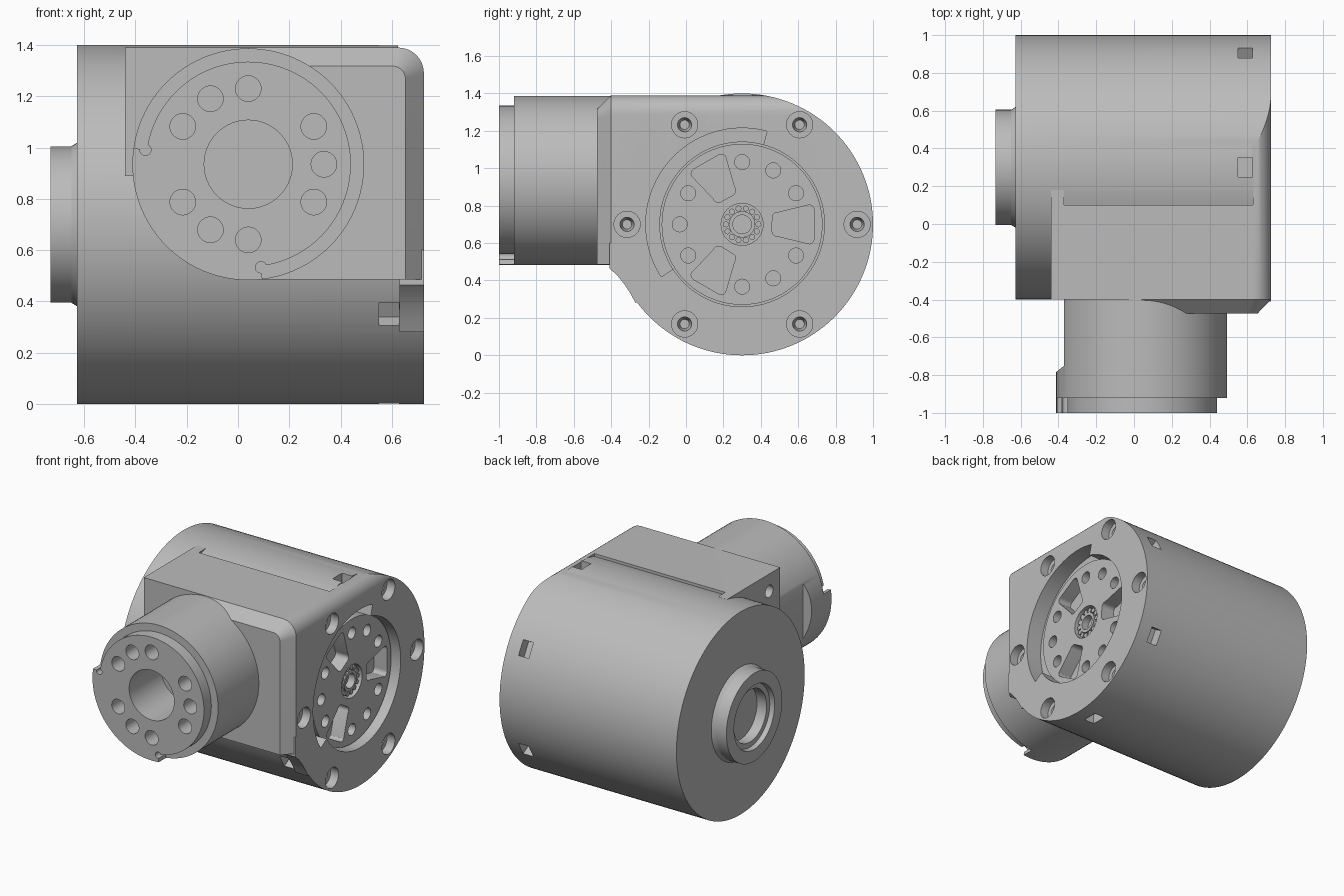
import bpy, bmesh
from math import cos, sin, radians
from mathutils import Vector

cube = bpy.data.objects.get("Cube")
if cube:
    bpy.data.objects.remove(cube)

grey = bpy.data.materials.new("machined grey")
grey.use_nodes = True
COLOUR = (0.5, 0.5, 0.5, 1)
grey.diffuse_color = COLOUR
grey.node_tree.nodes["Principled BSDF"].inputs["Base Color"].default_value = COLOUR

CY, CZ = 0.3, 0.7        # axis of the main housing (along x)
AX, AZ = 0.04, 0.935     # axis of the front arm (along y)
RIGHT, LEFT = 0.725, -0.627


def arc(c, r, a0, a1, n):
    """Points on an arc, angles in degrees."""
    return [(c[0] + r * cos(radians(a0 + (a1 - a0) * i / n)),
             c[1] + r * sin(radians(a0 + (a1 - a0) * i / n))) for i in range(n + 1)]


def circle(c, r, n=32):
    return arc(c, r, 0, 360, n)[:-1]


def sector(c, r0, r1, a0, a1, n=48):
    return arc(c, r1, a0, a1, n) + arc(c, r0, a1, a0, n)


def rect(x0, y0, x1, y1):
    return [(x0, y0), (x1, y0), (x1, y1), (x0, y1)]


def polar(c, r, a):
    return (c[0] + r * cos(radians(a)), c[1] + r * sin(radians(a)))


def prism(name, pts, axis, lo, hi, pts_hi=None):
    """Extrude (or loft) a 2D profile along x or y."""
    bm = bmesh.new()

    def ring(profile, t):
        return [bm.verts.new((t, u, v) if axis == "x" else (u, t, v)) for u, v in profile]
    a, b = ring(pts, lo), ring(pts_hi or pts, hi)
    bm.faces.new(a)
    bm.faces.new(b)
    for i in range(len(a)):
        j = (i + 1) % len(a)
        bm.faces.new((a[i], a[j], b[j], b[i]))
    bmesh.ops.recalc_face_normals(bm, faces=bm.faces)
    mesh = bpy.data.meshes.new(name)
    bm.to_mesh(mesh)
    bm.free()
    mesh.materials.append(grey)
    ob = bpy.data.objects.new(name, mesh)
    bpy.context.collection.objects.link(ob)
    return ob


def combine(ob, other, op="DIFFERENCE"):
    """Apply a boolean and discard the second object."""
    mod = ob.modifiers.new("bool", "BOOLEAN")
    mod.operation, mod.solver, mod.object = op, "EXACT", other
    bpy.context.view_layer.objects.active = ob
    bpy.ops.object.modifier_apply(modifier=mod.name)
    bpy.data.objects.remove(other)


def cut(ob, pts, axis, lo, hi, pts_hi=None):
    combine(ob, prism("cutter", pts, axis, lo, hi, pts_hi))


def add(ob, pts, axis, lo, hi, pts_hi=None):
    combine(ob, prism("addition", pts, axis, lo, hi, pts_hi), "UNION")


hub = (CY, CZ)
arm_axis = (AX, AZ)

# Main housing drum with the square shoulder block
housing = prism("housing", circle(hub, 0.7, 128), "x", LEFT, RIGHT)
add(housing, [(-0.44, 0.89), (AX, 0.89), (AX, 0.485), (RIGHT, 0.485),
              (RIGHT, 1.39), (-0.44, 1.39)], "y", -0.4, 0.1)
for x0, x1 in ((-0.44, -0.37), (0.63, RIGHT)):
    add(housing, rect(x0, 1.2, x1, 1.39), "y", 0.05, 0.18)

# Curved web joining the shoulder to the end flange
add(housing, [(-0.41, 0.6), (-0.41, 0.465), (-0.37, 0.43), (-0.33, 0.38),
              (-0.3, 0.335), (-0.27, 0.28), (0, 0.4), (0, 0.6)], "x", 0.63, RIGHT)

# Rounded upper right edge
cut(housing, [(0.625, 1.5)] + arc((0.625, 1.29), 0.1, 90, 0, 10) +
    [(0.8, 1.29), (0.8, 1.5)], "y", -0.6, 1.2)


# Chamfered front plate beside the arm
def plate_profile(inset, r):
    x, z = RIGHT - inset, 1.39 - inset
    return [(AX, 0.485), (x, 0.485)] + arc((x - r, z - r), r, 0, 90, 10) + [(AX, z)]


add(housing, plate_profile(0, 0.1), "y", -0.4, -0.475, plate_profile(0.072, 0.05))

# Rotor pocket and crescent slot in the end flange
cut(housing, circle(hub, 0.44, 96), "x", 0.5, 0.8)
cut(housing, sector(hub, 0.41, 0.515, 75, 213), "x", 0.61, 0.8)

# Six counterbored screw holes and the slots in the rim between them
for k in range(6):
    p = polar(hub, 0.615, 60 * k)
    cut(housing, circle(p, 0.07), "x", 0.665, 0.8)
    cut(housing, circle(p, 0.025), "x", 0.6, 0.7, circle(p, 0.045))
    a = 30 + 60 * k
    if a != 150:
        slot = [polar(polar(hub, r, a), w, a + 90)
                for r, w in ((0.63, -0.052), (0.75, -0.052), (0.75, 0.052), (0.63, 0.052))]
        cut(housing, slot, "x", 0.55, 0.628)

# Cable hole in the shoulder's left side
cut(housing, circle((-0.28, 1.27), 0.042), "x", -0.5, -0.3)

# Rotor with bolt holes, wedge windows and bore
rotor = prism("rotor", circle(hub, 0.43, 96), "x", 0.49, 0.66)
for a in (30, 60, 90, 150, 180, 210, 270, 300, 330):
    cut(rotor, circle(polar(hub, 0.333, a), 0.04, 24), "x", 0.58, 0.8)


def wedge(a):
    """Rounded wedge window pointing at the rotor axis."""
    corners = [((0.19, -0.035), 0.03, 180, 280), ((0.355, -0.075), 0.03, 280, 370),
               ((0.355, 0.075), 0.03, -10, 80), ((0.19, 0.035), 0.03, 80, 180)]
    flat = [p for c, r, a0, a1 in corners for p in arc(c, r, a0, a1, 5)]
    flat.pop()
    c, s = cos(radians(a)), sin(radians(a))
    return [(CY + u * c - v * s, CZ + u * s + v * c) for u, v in flat]


for a in (0, 120, 240):
    cut(rotor, wedge(a), "x", 0.56, 0.8)
cut(rotor, circle(hub, 0.112, 48), "x", 0.6, 0.8)

# Hub sleeve with a ring of rollers
sleeve = prism("hub_sleeve", circle(hub, 0.07), "x", 0.58, 0.65)
cut(sleeve, circle(hub, 0.05), "x", 0.59, 0.8)
for k in range(14):
    prism("hub_roller", circle(polar(hub, 0.087, k * 360 / 14), 0.016, 12), "x", 0.58, 0.645)

# Left output boss with stepped bore
boss = prism("output_boss", circle(hub, 0.305, 64), "x", -0.732, -0.55)
add(boss, circle(hub, 0.305, 64), "x", -0.65, -0.61, circle(hub, 0.33, 64))
cut(boss, circle(hub, 0.235, 64), "x", -0.8, -0.7, circle(hub, 0.215, 64))
cut(boss, circle(hub, 0.18, 64), "x", -0.75, -0.625)

# Front arm: stepped face, side flat, stop notches, bore and bolt holes
arm = prism("front_arm", circle(arm_axis, 0.452, 96), "y", -1, -0.34)
cut(arm, sector(arm_axis, 0.4, 0.55, -83, 172, 72), "y", -1.1, -0.92)
cut(arm, rect(-0.5, 0.5, -0.37, 1.35), "y", -0.75, -0.3)
cut(arm, rect(-0.5, 0.5, -0.42, 1.35), "y", -0.79, -0.75, rect(-0.5, 0.5, -0.37, 1.35))
for a in (172, 277):
    cut(arm, circle(polar(arm_axis, 0.405, a), 0.022, 16), "y", -1.1, -0.92)
cut(arm, circle(arm_axis, 0.172, 64), "y", -1.1, -0.65)
for a in (0, 30, 90, 120, 150, 210, 240, 270, 330):
    cut(arm, circle(polar(arm_axis, 0.295, a), 0.05, 24), "y", -1.1, -0.86)

# Smooth the round walls and keep the edges crisp
for ob in bpy.context.scene.objects:
    ob.select_set(ob.type == "MESH" and grey.name in ob.data.materials)
bpy.context.view_layer.objects.active = housing
bpy.ops.object.shade_smooth_by_angle(angle=radians(25))
